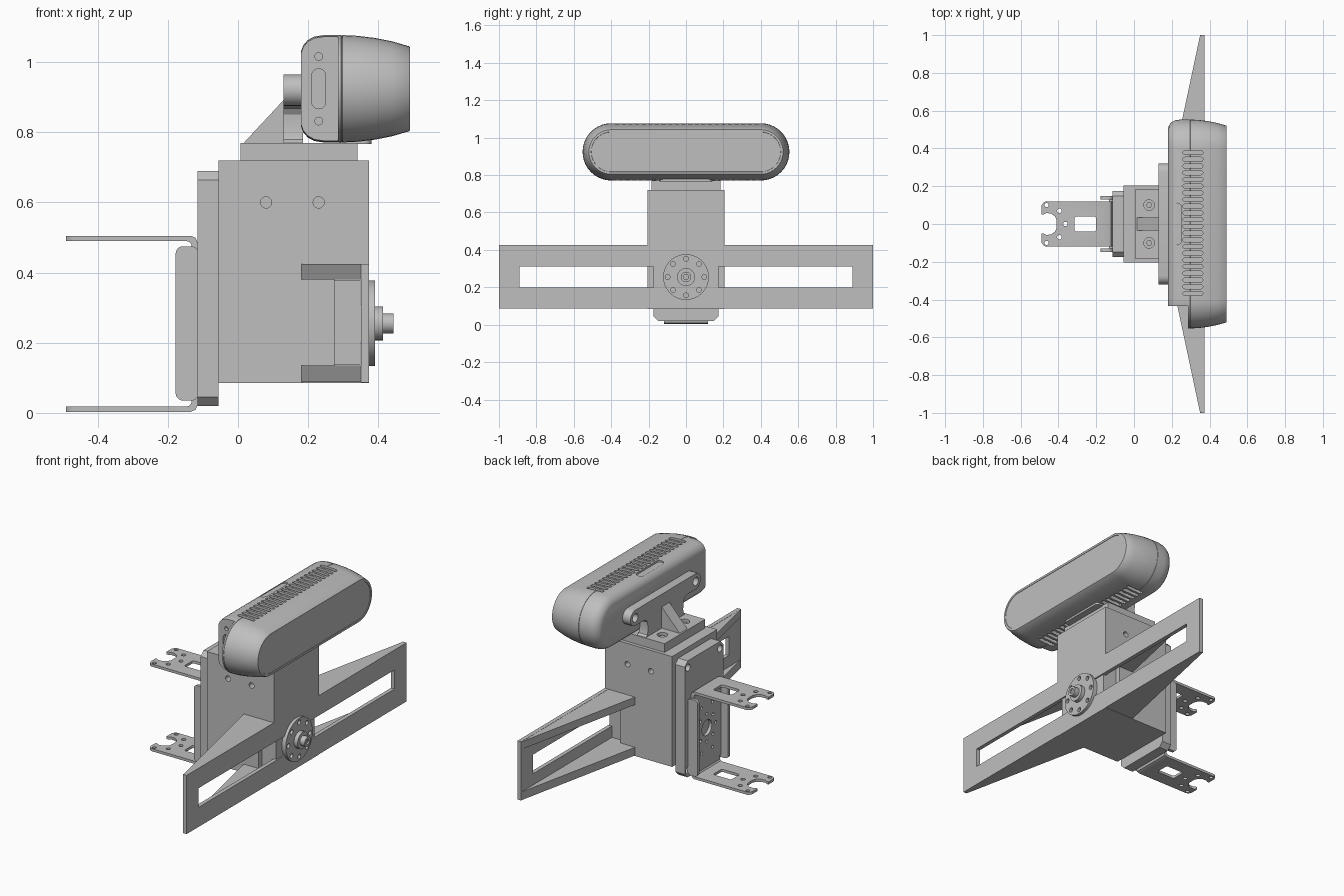
import bpy, bmesh
from math import sin, cos, pi
from mathutils import Vector

if "Cube" in bpy.data.objects:
    bpy.data.objects.remove(bpy.data.objects["Cube"])

GREY = bpy.data.materials.new("plain_grey")
GREY.use_nodes = True
colour = (0.52, 0.52, 0.52, 1)
GREY.diffuse_color = colour
GREY.node_tree.nodes["Principled BSDF"].inputs["Base Color"].default_value = colour


def finish(name, bm):
    bmesh.ops.recalc_face_normals(bm, faces=bm.faces)
    mesh = bpy.data.meshes.new(name)
    bm.to_mesh(mesh)
    bm.free()
    mesh.materials.append(GREY)
    ob = bpy.data.objects.new(name, mesh)
    bpy.context.collection.objects.link(ob)
    return ob


def place(axis, u, v, w):
    return {"x": (w, u, v), "y": (u, w, v), "z": (u, v, w)}[axis]


def loft(name, axis, rings):
    """Skin a list of (outline, position) rings along an axis."""
    bm = bmesh.new()
    loops = [[bm.verts.new(place(axis, u, v, w)) for u, v in pts] for pts, w in rings]
    for a, b in zip(loops, loops[1:]):
        for i in range(len(a)):
            j = (i + 1) % len(a)
            bm.faces.new((a[i], a[j], b[j], b[i]))
    bm.faces.new(loops[0])
    bm.faces.new(loops[-1])
    return finish(name, bm)


def prism(name, axis, pts, a, b):
    return loft(name, axis, [(pts, a), (pts, b)])


def circle(u, v, r, n=32):
    return [(u + r * cos(2 * pi * i / n), v + r * sin(2 * pi * i / n)) for i in range(n)]


def pill(u, v, half, r, n=12):
    """Stadium outline lying along the first coordinate."""
    pts = []
    for side, start in ((1, -pi / 2), (-1, pi / 2)):
        pts += [(u + side * half + r * cos(start + pi * i / n), v + r * sin(start + pi * i / n))
                for i in range(n + 1)]
    return pts


def box(name, x, y, z, bevel=0, axis=None, segments=5):
    bm = bmesh.new()
    bmesh.ops.create_cube(bm, size=1)
    for v in bm.verts:
        v.co = Vector([(r[0] + r[1]) / 2 + c * (r[1] - r[0]) for r, c in zip((x, y, z), v.co)])
    if bevel:
        k = "xyz".index(axis)
        edges = [e for e in bm.edges if abs(e.verts[0].co[k] - e.verts[1].co[k]) > 1e-5]
        bmesh.ops.bevel(bm, geom=edges, offset=bevel, segments=segments, profile=0.5,
                        affect="EDGES")
    return finish(name, bm)


def cut(ob, cutters):
    """Subtract separate, non-touching cutters in one go and discard them."""
    bm = bmesh.new()
    for c in cutters:
        bm.from_mesh(c.data)
        bpy.data.objects.remove(c)
    tool = finish("cutter", bm)
    tool.hide_render = True
    mod = ob.modifiers.new("cut", "BOOLEAN")
    mod.operation, mod.solver, mod.object = "DIFFERENCE", "EXACT", tool
    bpy.context.view_layer.objects.active = ob
    bpy.ops.object.modifier_apply(modifier=mod.name)
    bpy.data.objects.remove(tool)


def hole(axis, u, v, r, a, b):
    return prism("cutter", axis, circle(u, v, r, 20), a, b)


def mirrored(pts):
    return pts + [(-u, v) for u, v in reversed(pts)]


# Housing with a cavity behind the slotted front wall and blind screw holes on both sides
body = box("housing", (-0.055, 0.373), (-0.205, 0.205), (0.085, 0.72))
cut(body, [box("cutter", (0.275, 0.35), (-0.3, 0.3), (0.135, 0.38))])
cut(body, [box("cutter", (0.33, 0.4), (-0.3, 0.3), (0.2, 0.31))])
cut(body, [hole("y", x, 0.6, 0.016, *sorted((s * 0.17, s * 0.3)))
           for x in (0.08, 0.23) for s in (-1, 1)])
box("inner_motor", (0.27, 0.365), (-0.175, 0.175), (0.2, 0.31))
box("motor_case", (0.27, 0.349), (-0.175, 0.175), (0.136, 0.379))

# Side wings: slotted panel plus tapering ribs above and below
for side, name in ((1, "left"), (-1, "right")):
    ys = sorted((side * 0.205, side * 1.0))
    ws = sorted((side * 0.1, side * 0.89))
    panel = box("wing_panel_" + name, (0.35, 0.373), ys, (0.087, 0.425))
    cut(panel, [box("cutter", (0.3, 0.4), ws, (0.2, 0.31))])
    rib = [(0.18, side * 0.2), (0.36, side * 0.2), (0.36, side), (0.35, side)]
    prism("upper_wing_rib_" + name, "z", rib, 0.38, 0.424)
    prism("lower_wing_rib_" + name, "z", rib, 0.088, 0.135)

# Round output horn with a ring of holes
MZ = 0.255
horn = prism("horn_disc", "x", circle(0, MZ, 0.122, 64), 0.36, 0.39)
cut(horn, [hole("x", 0.098 * cos(i * pi / 4), MZ + 0.098 * sin(i * pi / 4), 0.013, 0.374, 0.4)
           for i in range(8)])
prism("horn_hub", "x", circle(0, MZ, 0.048), 0.38, 0.413)
cut(prism("horn_shaft", "x", circle(0, MZ, 0.028), 0.4, 0.444), [hole("x", 0, MZ, 0.014, 0.435, 0.5)])

# Rear plate with chamfered corners and corner screw holes
rear = box("rear_plate", (-0.115, -0.055), (-0.175, 0.175), (0.02, 0.69), 0.026, "x", 1)
cut(rear, [hole("x", s * 0.145, z, 0.02, -0.13, -0.09) for s in (-1, 1) for z in (0.06, 0.65)])

# Bent bracket: C profile, forked arms, windows and screw holes
top = [(-0.49, 0.505), (-0.135, 0.505), (-0.121, 0.499), (-0.115, 0.485)]
inner = [(-0.133, 0.48), (-0.139, 0.488), (-0.148, 0.49), (-0.49, 0.49)]
MID = 0.254
flip = lambda pts: [(x, 2 * MID - z) for x, z in reversed(pts)]
bracket = prism("forked_bracket", "y", top + flip(top) + flip(inner) + inner, -0.118, 0.118)
notch = [(-0.52, 0.05), (-0.48, 0.05), (-0.465, 0.058), (-0.44, 0.056), (-0.418, 0.04), (-0.41, 0.02)]
tools = [prism("cutter", "z", notch + [(x, -y) for x, y in reversed(notch)], -0.1, 0.6),
         box("cutter", (-0.315, -0.2), (-0.04, 0.04), (-0.1, 0.6), 0.012, "z"),
         hole("z", -0.363, 0, 0.012, -0.1, 0.6),
         hole("x", 0, MID, 0.045, -0.14, -0.1)]
for s in (-1, 1):
    tools += [hole("z", -0.463, s * 0.1, 0.011, -0.1, 0.6),
              hole("z", -0.395, s * 0.07, 0.012, -0.1, 0.6),
              prism("cutter", "z", [(-0.5, s * 0.085), (-0.488, s * 0.1), (-0.482, s * 0.111),
                                    (-0.468, s * 0.12), (-0.5, s * 0.13)], -0.1, 0.6)]
tools += [hole("x", 0.08 * cos(i * pi / 4), MID + 0.08 * sin(i * pi / 4), 0.009, -0.14, -0.1)
          for i in range(8)]
tools += [hole("x", y, MID + z, 0.009, -0.14, -0.1) for y in (-0.05, 0.05) for z in (-0.13, 0.13)]
cut(bracket, tools)
for s, name in ((1, "left"), (-1, "right")):
    box("bracket_flange_" + name, (-0.178, -0.112), sorted((s * 0.13, s * 0.148)),
        (0.035, 0.475), 0.022, "y")
    box("bracket_joint_" + name, (-0.133, -0.115), sorted((s * 0.11, s * 0.14)), (0.05, 0.46))

# Head mount: base, upright with two ears, central gusset
base = box("mount_base", (0.007, 0.34), (-0.185, 0.185), (0.72, 0.77))
cut(base, [hole("z", 0.08, s * 0.1, 0.028, 0.75, 0.8) for s in (-1, 1)])
for s, name in ((1, "left"), (-1, "right")):
    prism("base_screw_" + name, "z", circle(0.08, s * 0.1, 0.016, 6), 0.74, 0.76)
ear = [(0.275 + 0.045 * cos(a * pi / 12), 0.92 + 0.045 * sin(a * pi / 12)) for a in range(6, -7, -1)]
foot = [(0.2, 0.875), (0.175, 0.868), (0.163, 0.85), (0.16, 0.8), (0.166, 0.78), (0.185, 0.765)]
upright = prism("mount_upright", "x", mirrored(ear + foot), 0.13, 0.185)
cut(upright, [hole("x", s * 0.275, 0.92, 0.024, 0.1, 0.16) for s in (-1, 1)])
prism("mount_gusset", "y", [(0.012, 0.765), (0.14, 0.765), (0.14, 0.905), (0.13, 0.892)], -0.035, 0.035)

# Sensor head: lofted stadium sections with a seam and a shallow front panel
CZ = 0.924
sections = [(0.18, 0.108), (0.186, 0.124), (0.199, 0.139), (0.218, 0.149), (0.245, 0.153),
            (0.294, 0.153), (0.295, 0.1515), (0.297, 0.1515), (0.298, 0.153), (0.34, 0.151),
            (0.39, 0.145), (0.44, 0.135), (0.488, 0.121), (0.49, 0.119), (0.49, 0.107),
            (0.488, 0.106)]
head = loft("sensor_head", "x", [(pill(0, CZ, 0.4, r, 20), x) for x, r in sections])
END = -0.435
vents = [box("cutter", (0.1, 0.285), (-0.7, END), (0.7, 1.2))]
for i in range(22):
    y = 0.378 - i * 0.0355
    slot = pill(0.312, y, 0.042, 0.011, 6)
    vents += [prism("cutter", "z", slot, 1.045, 1.1), prism("cutter", "z", slot, 0.74, 0.803)]
# Shallow button recess on top
vents += [prism("cutter", "z", [(u, v) for v, u in pill(0, 0.23, 0.09, 0.02)], 1.066, 1.1)]
cut(head, vents)

# Connector end of the head: socket and two screw holes
socket = [(u, v) for v, u in pill(CZ, 0.23, 0.037, 0.02)]
cut(head, [prism("cutter", "y", socket, END - 0.05, END + 0.02)]
    + [hole("y", 0.23, z, 0.011, END - 0.05, END + 0.02) for z in (0.832, 1.016)])

# Pad beneath the head
box("bottom_pad", (0.29, 0.38), (-0.14, 0.14), (0.766, 0.79), 0.02, "z")

# Shade curved walls smoothly, keep corners sharp
bpy.ops.object.select_all(action="DESELECT")
for ob in bpy.context.scene.objects:
    if ob.type == "MESH":
        ob.select_set(True)
        bpy.context.view_layer.objects.active = ob
bpy.ops.object.shade_smooth_by_angle(angle=pi / 6)
